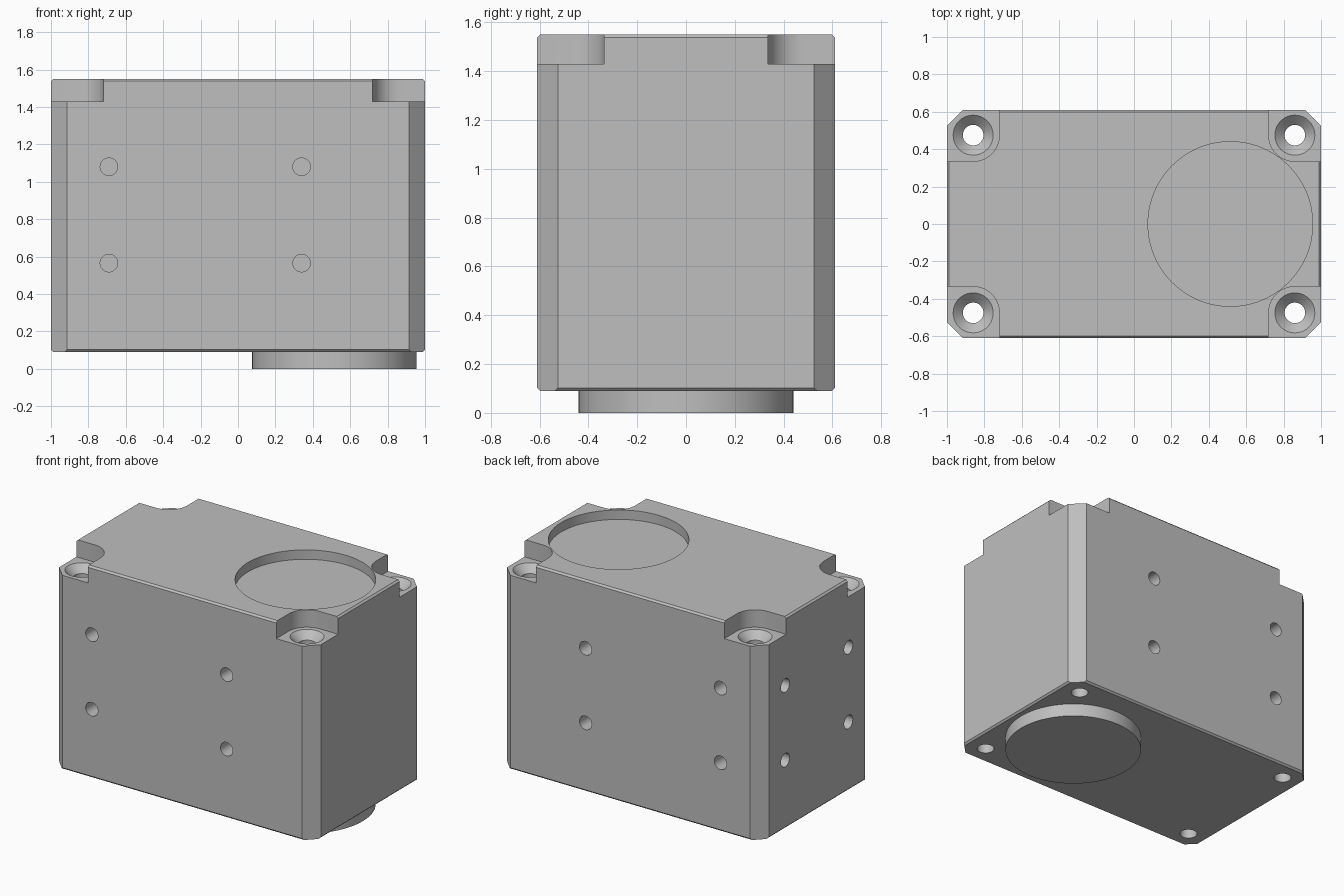
import bpy, bmesh
from math import cos, sin, pi, radians
from mathutils import Matrix, Vector

if "Cube" in bpy.data.objects:
    bpy.data.objects.remove(bpy.data.objects["Cube"], do_unlink=True)

HX, HY, BOTTOM, TOP = 1.0, 0.61, 0.09, 1.55
LEDGE = 1.43                    # floor of the corner notches
BOLT_X, BOLT_Y = 0.86, 0.475    # bolt hole centres
DISC_X, DISC_R = 0.515, 0.44    # round recess and boss
CORNERS = [(sx, sy) for sx in (-1, 1) for sy in (-1, 1)]

grey = bpy.data.materials.new("light grey")
grey.use_nodes = True
colour = (0.52, 0.52, 0.52, 1)
grey.diffuse_color = colour
grey.node_tree.nodes["Principled BSDF"].inputs["Base Color"].default_value = colour


def finish(bm, name):
    bmesh.ops.recalc_face_normals(bm, faces=bm.faces[:])
    mesh = bpy.data.meshes.new(name)
    bm.to_mesh(mesh)
    bm.free()
    mesh.materials.append(grey)
    obj = bpy.data.objects.new(name, mesh)
    bpy.context.collection.objects.link(obj)
    return obj


def lathe(bm, profile, matrix, sides=48):
    """Revolve (radius, height) pairs about the local z axis, with end caps."""
    rings = [[bm.verts.new(matrix @ Vector((r * cos(2 * pi * i / sides),
                                            r * sin(2 * pi * i / sides), h)))
              for i in range(sides)] for r, h in profile]
    for a, b in zip(rings, rings[1:]):
        for i in range(sides):
            j = (i + 1) % sides
            bm.faces.new((a[i], a[j], b[j], b[i]))
    bm.faces.new(rings[0])
    bm.faces.new(rings[-1])


def prism(bm, outline, z0, z1):
    low = [bm.verts.new((x, y, z0)) for x, y in outline]
    high = [bm.verts.new((x, y, z1)) for x, y in outline]
    bm.faces.new(low)
    bm.faces.new(high)
    for i in range(len(low)):
        j = (i + 1) % len(low)
        bm.faces.new((low[i], low[j], high[j], high[i]))


def smooth(obj):
    bpy.ops.object.select_all(action='DESELECT')
    obj.select_set(True)
    bpy.context.view_layer.objects.active = obj
    bpy.ops.object.shade_smooth_by_angle(angle=radians(25))


def cut(target, cutter):
    mod = target.modifiers.new("cut", 'BOOLEAN')
    mod.operation, mod.solver, mod.object = 'DIFFERENCE', 'EXACT', cutter
    bpy.context.view_layer.objects.active = target
    bpy.ops.object.modifier_apply(modifier=mod.name)
    bpy.data.objects.remove(cutter, do_unlink=True)


# Housing block: slim bevel on top and bottom rims, then chamfered uprights
bm = bmesh.new()
bmesh.ops.create_cube(bm, size=1, matrix=Matrix.Translation((0, 0, (TOP + BOTTOM) / 2))
                      @ Matrix.Diagonal((2 * HX, 2 * HY, TOP - BOTTOM, 1)))
rims = [e for e in bm.edges if abs(e.verts[0].co.z - e.verts[1].co.z) < 0.01]
bmesh.ops.bevel(bm, geom=rims, offset=0.012, segments=1, affect='EDGES')
for sx, sy in CORNERS:
    cutting = bmesh.ops.bisect_plane(
        bm, geom=bm.verts[:] + bm.edges[:] + bm.faces[:], dist=1e-5,
        plane_co=(sx * HX, sy * (HY - 0.085), 0), plane_no=(sx, sy, 0), clear_outer=True)
    edges = [e for e in cutting["geom_cut"] if isinstance(e, bmesh.types.BMEdge)]
    bmesh.ops.holes_fill(bm, edges=edges, sides=0)
housing = finish(bm, "housing")

# Corner notches with a rounded inner corner
bm = bmesh.new()
for sx, sy in CORNERS:
    arc = [(BOLT_X - 0.14 * sin(a), BOLT_Y - 0.14 * cos(a))
           for a in (i * pi / 24 for i in range(13))]
    outline = [(1.2, BOLT_Y - 0.14)] + arc + [(BOLT_X - 0.14, 0.8), (1.2, 0.8)]
    prism(bm, [(sx * x, sy * y) for x, y in outline], LEDGE, TOP + 0.1)
cut(housing, finish(bm, "notch_cutter"))

# Countersunk through holes, blind side holes and the round recess on top
bm = bmesh.new()
for sx, sy in CORNERS:
    lathe(bm, [(0.055, 0), (0.055, LEDGE - 0.05), (0.107, LEDGE), (0.107, TOP + 0.1)],
          Matrix.Translation((sx * BOLT_X, sy * BOLT_Y, 0)), 40)
blind = [(0.047, -0.2), (0.047, 0.1)]
for z in (0.565, 1.08):
    for s in (-1, 1):
        for x in (-0.69, 0.34):
            lathe(bm, blind, Matrix.Translation((x, s * HY, z))
                  @ Matrix.Rotation(-s * pi / 2, 4, 'X'), 32)
        lathe(bm, blind, Matrix.Translation((-HX, s * 0.345, z))
              @ Matrix.Rotation(-pi / 2, 4, 'Y'), 32)
lathe(bm, [(DISC_R, TOP - 0.065), (DISC_R, TOP + 0.1)],
      Matrix.Translation((DISC_X, 0, 0)), 96)
cut(housing, finish(bm, "hole_cutter"))
smooth(housing)

# Round boss under the housing
bm = bmesh.new()
lathe(bm, [(DISC_R, 0), (DISC_R, BOTTOM + 0.01)], Matrix.Translation((DISC_X, 0, 0)), 96)
smooth(finish(bm, "bottom_boss"))
